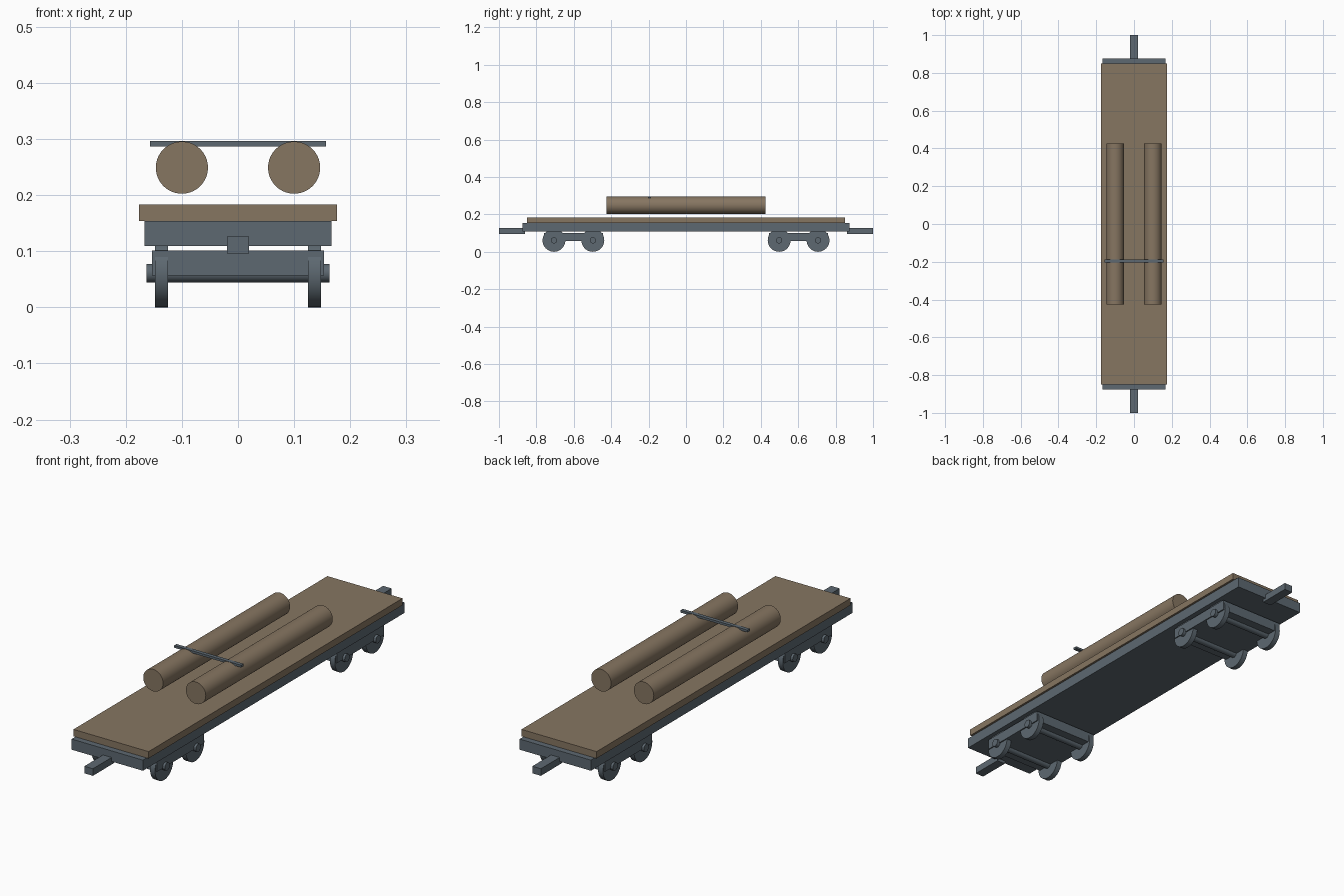
import bpy
import bmesh
import math
from mathutils import Matrix

if "Cube" in bpy.data.objects:
    bpy.data.objects.remove(bpy.data.objects["Cube"])


def material(name, color):
    m = bpy.data.materials.new(name)
    m.diffuse_color = (*color, 1)
    m.use_nodes = True
    m.node_tree.nodes["Principled BSDF"].inputs["Base Color"].default_value = m.diffuse_color
    return m


WOOD = material("wood", (0.24, 0.18, 0.12))
STEEL = material("steel", (0.11, 0.14, 0.165))


def finish(name, bm, mat):
    mesh = bpy.data.meshes.new(name)
    bm.to_mesh(mesh)
    bm.free()
    mesh.materials.append(mat)
    obj = bpy.data.objects.new(name, mesh)
    bpy.context.collection.objects.link(obj)
    return obj


def box(name, x, y, z, mat):
    """Box from (min, max) ranges on each axis."""
    bm = bmesh.new()
    size = [b - a for a, b in (x, y, z)]
    mid = [(a + b) / 2 for a, b in (x, y, z)]
    bmesh.ops.create_cube(bm, size=1, matrix=Matrix.Translation(mid) @ Matrix.Diagonal((*size, 1)))
    return finish(name, bm, mat)


def cylinder(name, center, radius, length, axis, mat):
    """Cylinder lying along the X or Y axis."""
    bm = bmesh.new()
    turn = Matrix.Rotation(math.pi / 2, 4, "Y" if axis == "X" else "X")
    bmesh.ops.create_cone(bm, cap_ends=True, segments=40, radius1=radius, radius2=radius,
                          depth=length, matrix=Matrix.Translation(center) @ turn)
    obj = finish(name, bm, mat)
    bpy.ops.object.select_all(action="DESELECT")
    obj.select_set(True)
    bpy.context.view_layer.objects.active = obj
    bpy.ops.object.shade_smooth_by_angle(angle=math.radians(35))
    return obj


# Wagon bed
box("deck", (-0.176, 0.176), (-0.85, 0.85), (0.154, 0.183), WOOD)
box("frame", (-0.167, 0.167), (-0.875, 0.875), (0.109, 0.154), STEEL)

AXLE_Z = 0.061
for end, s in (("front", -1), ("back", 1)):
    # Coupler bar
    box(f"{end}_coupler", (-0.02, 0.02), sorted((s * 0.86, s)), (0.096, 0.126), STEEL)
    # Bogie with two wheelsets
    box(f"{end}_bogie", (-0.153, 0.153), sorted((s * 0.445, s * 0.76)), (0.057, 0.101), STEEL)
    for pos, y in (("inner", 0.498), ("outer", 0.706)):
        cylinder(f"{end}_{pos}_axle", (0, s * y, AXLE_Z), 0.0165, 0.326, "X", STEEL)
        for side, x in (("left", -0.1365), ("right", 0.1365)):
            cylinder(f"{end}_{pos}_{side}_wheel", (x, s * y, AXLE_Z), 0.061, 0.023, "X", STEEL)

# Load of two logs and the bar across them
for side, x in (("left", -0.1), ("right", 0.1)):
    cylinder(f"{side}_log", (x, 0, 0.249), 0.0465, 0.85, "Y", WOOD)
box("tie_bar", (-0.157, 0.157), (-0.203, -0.187), (0.287, 0.2965), STEEL)
